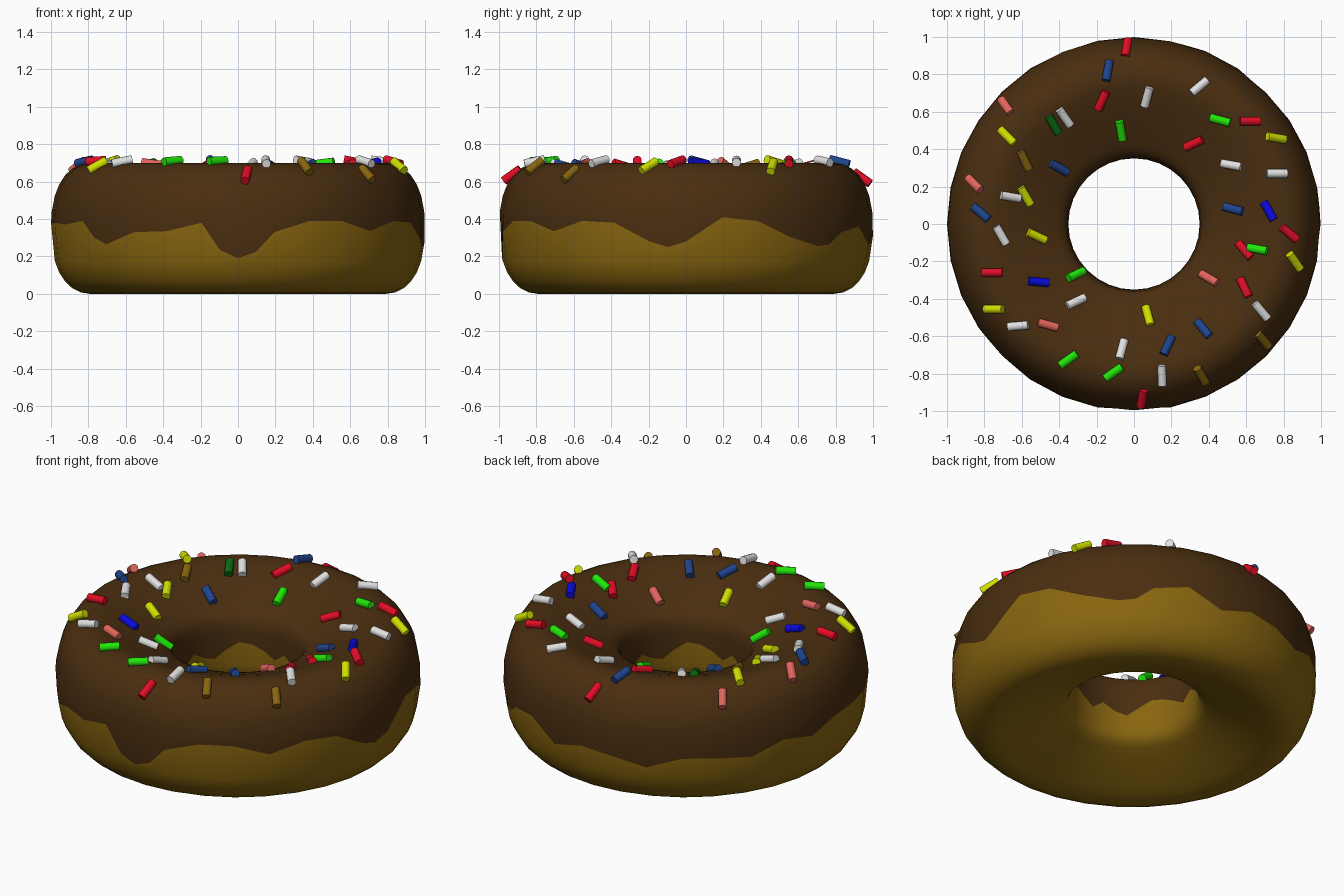
import bpy, bmesh, math
from mathutils import Vector, Matrix

if "Cube" in bpy.data.objects:
    bpy.data.objects.remove(bpy.data.objects["Cube"])

SEG, HH = 32, 0.35            # sides around the ring, half height


def material(name, rgb):
    m = bpy.data.materials.new(name)
    m.diffuse_color = (*rgb, 1)
    m.use_nodes = True
    m.node_tree.nodes["Principled BSDF"].inputs["Base Color"].default_value = m.diffuse_color
    return m


def new_object(name, bm, mats):
    me = bpy.data.meshes.new(name)
    bm.normal_update()
    bm.to_mesh(me)
    bm.free()
    ob = bpy.data.objects.new(name, me)
    bpy.context.collection.objects.link(ob)
    for m in mats:
        me.materials.append(m)
    return ob


def outer_radius(h):
    return 0.78 + 0.22 * (1 - (abs(h) / HH) ** 2.3) ** (1 / 2.3)


dough = material("dough", (0.25, 0.133, 0.005))
icing = material("chocolate icing", (0.068, 0.027, 0.005))

# Icing edge heights, counted from the front towards the right, and drips between columns
outer = [.19, .33, .39, .39, .335, .39, .38, .28, .28, .41, .39, .305, .255, .33, .36, .26,
         .31, .29, .25, .315, .31, .295, .36, .325, .38, .38, .37, .39, .265, .33, .335, .38]
drips = {0: .225, 31: .235, 7: .25, 12: .265, 27: .30}
inner = [.31, .35, .38, .39, .35, .30, .32, .36]

# Half section (radius, height above the middle): rounded outside, funnel towards the hole
outside = [(outer_radius(h), h) for h in (.09, .175, .235, .285, .32, .342)]
funnel = [(.79, .35), (.74, .342), (.68, .323), (.6, .293), (.5, .253), (.42, .217),
          (.385, .197), (.362, .165), (.354, .1)]
half = outside + funnel
lower = [(r, -h) for r, h in reversed(half[1:])]

# Doughnut ring: each column of the section is split at the icing edge
bm = bmesh.new()
cols = []
for i in range(2 * SEG):
    a = math.pi * i / SEG
    k, odd = i // 2, i % 2
    n = (k + 1) % SEG
    zo = drips.get(k, (outer[k] + outer[n]) / 2) if odd else outer[k]
    zi = (inner[k % 8] + inner[n % 8]) / 2 if odd else inner[k % 8]
    flat = math.cos(math.pi / SEG) if odd else 1
    section = [(outer_radius(zo - HH), zo - HH)] + half + [(.351, zi - HH)] + lower
    cols.append([bm.verts.new((r * flat * math.sin(a), -r * flat * math.cos(a), HH + h))
                 for r, h in section])
count = len(cols[0])
for i in range(2 * SEG):
    c, d = cols[i], cols[(i + 1) % (2 * SEG)]
    for k in range(count):
        j = (k + 1) % count
        f = bm.faces.new((c[k], d[k], d[j], c[j]))
        f.material_index = 1 if k <= len(half) else 0
        f.smooth = True
new_object("iced_ring", bm, [dough, icing])


def top_height(x, y):
    r = math.hypot(x, y)
    for (r0, h0), (r1, h1) in zip(half, half[1:]):
        if r1 <= r <= r0:
            return HH + h1 + (h0 - h1) * (r - r1) / (r0 - r1)
    return HH + half[0 if r > 0.7 else -1][1]


# Sprinkles: short rods lying on the icing, (x, y, direction in degrees)
def sprinkles(name, mat, spots):
    bm = bmesh.new()
    for x, y, deg in spots:
        a, e = math.radians(deg), 0.05
        dx, dy = math.cos(a), math.sin(a)
        slope = (top_height(x + e * dx, y + e * dy) - top_height(x - e * dx, y - e * dy)) / (2 * e)
        slope = max(-0.7, min(0.7, slope))
        rot = Vector((dx, dy, slope)).to_track_quat('Z', 'Y').to_matrix().to_4x4()
        pos = Matrix.Translation((x, y, top_height(x, y) + 0.012))
        bmesh.ops.create_cone(bm, cap_ends=True, segments=10, radius1=0.024, radius2=0.024,
                              depth=0.11, matrix=pos @ rot)
    for f in bm.faces:
        f.smooth = len(f.verts) == 4
    for e in bm.edges:
        e.smooth = all(len(f.verts) == 4 for f in e.link_faces)
    new_object(name, bm, [mat])


sprinkles("red_sprinkles", material("red", (0.75, 0.004, 0.018)), [
    (-.04, .94, 80), (-.17, .66, 65), (.32, .43, 25), (.62, .55, 0), (.83, -.05, -40),
    (.59, -.14, -50), (.59, -.34, -65), (-.76, -.26, 0), (.045, -.93, 80)])
sprinkles("navy_sprinkles", material("navy", (0.014, 0.058, 0.27)), [
    (-.14, .82, 80), (-.4, .3, -30), (-.82, .06, -40), (.53, .08, -15),
    (.37, -.56, -50), (.18, -.65, 65)])
sprinkles("blue_sprinkles", material("blue", (0.003, 0.003, 0.75)), [
    (.72, .07, -60), (-.51, -.31, -5)])
sprinkles("green_sprinkles", material("bright green", (0.015, 0.8, 0.003)), [
    (-.07, .5, -80), (.46, .555, -15), (.66, -.135, -10), (-.31, -.27, 25),
    (-.35, -.725, 35), (-.11, -.795, 35)])
sprinkles("dark_green_sprinkle", material("dark green", (0.003, 0.15, 0.007)), [
    (-.43, .53, -60)])
sprinkles("white_sprinkles", material("white", (0.75, 0.75, 0.75)), [
    (-.37, .57, -55), (.07, .68, 75), (.35, .735, 40), (.52, .315, -10), (.765, .27, 0),
    (-.66, .145, -10), (-.71, -.06, -60), (-.31, -.415, 25), (-.62, -.545, 5),
    (-.065, -.67, 75), (.15, -.81, -88), (.68, -.465, -50)])
sprinkles("yellow_sprinkles", material("yellow", (0.64, 0.75, 0.0)), [
    (-.68, .47, -45), (-.58, .15, -60), (-.52, -.065, -25), (-.75, -.455, 0),
    (.075, -.49, -75), (.76, .46, -10), (.86, -.2, -55)])
sprinkles("pink_sprinkles", material("salmon pink", (0.75, 0.13, 0.11)), [
    (-.685, .63, -55), (-.855, .215, -45), (-.46, -.54, -15), (.4, -.29, -30)])
sprinkles("tan_sprinkles", dough, [
    (-.585, .34, -65), (.69, -.62, -50), (.36, -.81, -60)])
